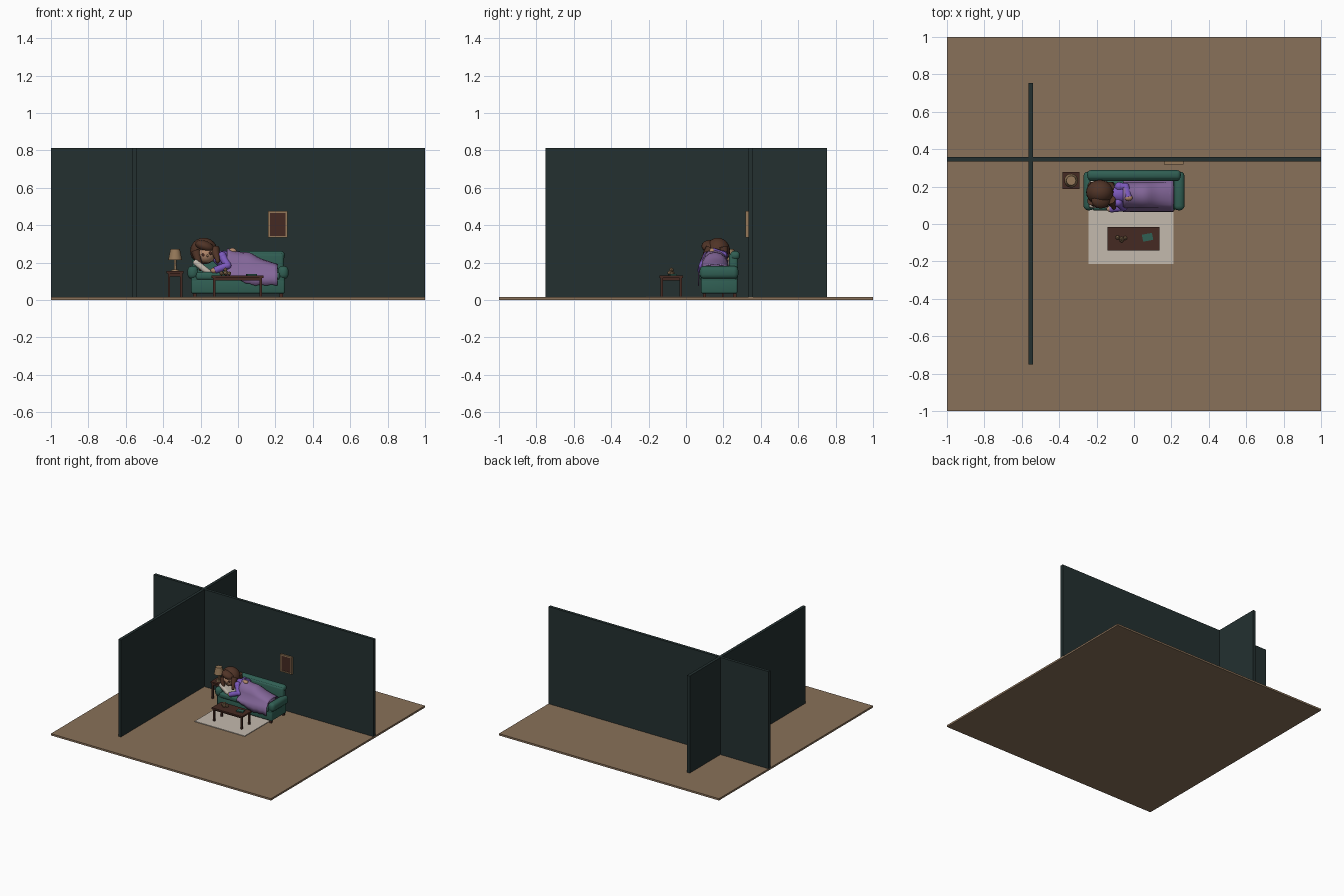
import bpy, bmesh, math
from mathutils import Vector

cube = bpy.data.objects.get("Cube")
if cube:
    bpy.data.objects.remove(cube, do_unlink=True)


def material(name, *rgb):
    m = bpy.data.materials.new(name)
    m.use_nodes = True
    m.diffuse_color = (*rgb, 1)
    m.node_tree.nodes["Principled BSDF"].inputs["Base Color"].default_value = (*rgb, 1)
    return m


FLOOR = material("floor_brown", .25, .165, .1)
WALL = material("wall_dark_teal", .017, .03, .03)
GREEN = material("sofa_green", .03, .115, .088)
WOOD = material("dark_wood", .06, .023, .016)
HAIR = material("hair_brown", .08, .034, .02)
PURPLE = material("pyjama_purple", .2, .1, .5)
LILAC = material("blanket_lilac", .23, .135, .32)
CREAM = material("cream", .55, .49, .42)
TAN = material("tan", .3, .19, .1)
SKIN = material("skin", .45, .25, .15)


def finish(name, bm, mat, smooth=False):
    bmesh.ops.recalc_face_normals(bm, faces=bm.faces)
    me = bpy.data.meshes.new(name)
    bm.to_mesh(me)
    bm.free()
    me.materials.append(mat)
    ob = bpy.data.objects.new(name, me)
    bpy.context.collection.objects.link(ob)
    for p in me.polygons:
        p.use_smooth = smooth
    return ob


def box(name, mat, x, y, z, bevel=0):
    """Box spanning the given (min, max) ranges."""
    bm = bmesh.new()
    bmesh.ops.create_cube(bm, size=1)
    spans = (x, y, z)
    for v in bm.verts:
        v.co = [c * (b - a) for c, (a, b) in zip(v.co, spans)]
    ob = finish(name, bm, mat, bevel > 0)
    ob.location = [(a + b) / 2 for a, b in spans]
    if bevel:
        mod = ob.modifiers.new("soft_edges", "BEVEL")
        mod.width, mod.segments = bevel, 3
    return ob


def ball(name, mat, centre, size):
    bm = bmesh.new()
    bmesh.ops.create_uvsphere(bm, u_segments=20, v_segments=12, radius=1)
    ob = finish(name, bm, mat, True)
    ob.location, ob.scale = centre, size
    return ob


def tube(name, mat, start, end, r1, r2, sides=14):
    """Tapered cylinder from start to end."""
    a, b = Vector(start), Vector(end)
    bm = bmesh.new()
    bmesh.ops.create_cone(bm, cap_ends=True, segments=sides, radius1=r1, radius2=r2, depth=(b - a).length)
    ob = finish(name, bm, mat)
    for p in ob.data.polygons:
        p.use_smooth = len(p.vertices) == 4
    ob.location = (a + b) / 2
    ob.rotation_mode = "QUATERNION"
    ob.rotation_quaternion = (b - a).to_track_quat("Z", "Y")
    return ob


def legs(name, x, y, z, w):
    """Four square legs standing inside a rectangle."""
    for i, lx in enumerate((x[0], x[1] - w)):
        for j, ly in enumerate((y[0], y[1] - w)):
            label = f"{name}_{('right', 'left')[i]}_{('front', 'back')[j]}"
            box(label, WOOD, (lx, lx + w), (ly, ly + w), z)


# Room
box("floor", FLOOR, (-1, 1), (-1, 1), (0, .015))
box("back_wall", WALL, (-1, 1), (.333, .357), (.01, .813))
box("side_wall", WALL, (-.563, -.539), (-.75, .755), (.01, .812))
box("rug", CREAM, (-.243, .212), (-.215, .125), (.012, .02))

# Framed picture
box("picture", WOOD, (.165, .26), (.324, .334), (.34, .47))
for side, x in (("right", .16), ("left", .255)):
    box(f"frame_{side}", TAN, (x, x + .01), (.319, .334), (.333, .475))
for side, z in (("bottom", .333), ("top", .465)):
    box(f"frame_{side}", TAN, (.16, .265), (.319, .334), (z, z + .01))

# Sofa
legs("sofa_leg", (-.24, .24), (.09, .27), (.015, .045), .018)
box("sofa_base", GREEN, (-.25, .25), (.08, .275), (.035, .115), .01)
box("seat_cushion", GREEN, (-.225, .225), (.072, .24), (.108, .15), .014)
box("sofa_back", GREEN, (-.245, .245), (.23, .278), (.1, .25), .015)
box("back_roll", GREEN, (-.25, .25), (.236, .288), (.215, .262), .02)
for side, s in (("right", -1), ("left", 1)):
    box(f"arm_{side}", GREEN, sorted((s * .213, s * .25)), (.08, .27), (.09, .165), .01)
    box(f"arm_roll_{side}", GREEN, sorted((s * .213, s * .27)), (.073, .28), (.113, .182), .024)

# Pillow leaning on the right arm
pillow = box("pillow", CREAM, (-.25, -.125), (.085, .23), (.155, .187), .013)
pillow.rotation_euler.y = math.radians(38)

# Lying figure: head, hair and face
ball("hair", HAIR, (-.183, .17, .262), (.073, .066, .071))
ball("face", SKIN, (-.17, .137, .247), (.05, .046, .05))
fringe = ball("fringe", HAIR, (-.178, .125, .288), (.052, .042, .029))
fringe.rotation_euler.y = math.radians(20)
for x, z in ((-.185, .242), (-.147, .251)):
    ball("eye", WOOD, (x, .096, z), (.009, .005, .01))
ball("nose", SKIN, (-.163, .091, .237), (.006, .007, .006))
locks = [((-.225, .125, .26), (-.205, .1, .185)), ((-.125, .13, .275), (-.108, .088, .21)),
         ((-.225, .2, .25), (-.2, .2, .17)), ((-.13, .2, .28), (-.115, .212, .21))]
for a, b in locks:
    tube("hair_lock", HAIR, a, b, .026, .011)
    ball("hair_tip", HAIR, b, (.012, .012, .014))

# Torso, arms and hands
torso = ball("torso", PURPLE, (-.065, .16, .215), (.075, .05, .046))
torso.rotation_euler.y = math.radians(15)
tube("neck", SKIN, (-.15, .16, .225), (-.11, .16, .225), .02, .02)
sleeves = {"right": [(-.085, .115, .235), (-.055, .088, .185), (-.125, .08, .158)],
           "left": [(-.08, .2, .24), (-.045, .2, .24), (-.03, .14, .262)]}
for side, (a, b, c) in sleeves.items():
    tube(f"upper_sleeve_{side}", PURPLE, a, b, .022, .02)
    tube(f"lower_sleeve_{side}", PURPLE, b, c, .02, .019)
    ball(f"shoulder_{side}", PURPLE, a, (.024,) * 3)
    ball(f"elbow_{side}", PURPLE, b, (.02,) * 3)
    ball(f"hand_{side}", SKIN, c, (.022, .016, .016))

# Blanket: arched over the body and hanging over the seat front
bm = bmesh.new()
rows = []
for i in range(17):
    t = i / 16
    x = -.058 + .27 * t
    top = .275 - .085 * t + .014 * math.exp(-((t - .45) * 7) ** 2)
    hem = .128 - .048 * min(1, t * 2) + .004 * math.sin(i * 1.9)
    row = [Vector((x, .236, .152))]
    for k in range(9):
        a = math.pi * k / 8
        row.append(Vector((x, .155 + .072 * math.cos(a), .155 + (top - .155) * math.sin(a) ** .8)))
    row += [Vector((x, .07, .145)), Vector((x, .066, (.145 + hem) / 2)), Vector((x, .067, hem))]
    rows.append([bm.verts.new(p) for p in row])
for r, s in zip(rows, rows[1:]):
    for k in range(len(r) - 1):
        bm.faces.new((r[k], r[k + 1], s[k + 1], s[k]))
blanket = finish("blanket", bm, LILAC, True)
thick = blanket.modifiers.new("thickness", "SOLIDIFY")
thick.thickness, thick.offset = .005, 0
ball("feet", LILAC, (.185, .155, .17), (.028, .055, .03))

# Coffee table with a book and a mug
box("table_top", WOOD, (-.141, .136), (-.141, -.015), (.118, .13))
box("table_apron", WOOD, (-.125, .12), (-.127, -.029), (.105, .119))
legs("table_leg", (-.134, .129), (-.135, -.021), (.018, .12), .013)
book = box("book", GREEN, (.045, .1), (-.09, -.052), (.13, .138))
book.rotation_euler.z = math.radians(10)

# Crumpled tissues
for x, y, z, r in ((-.088, -.072, .143, .013), (-.066, -.085, .145, .015),
                   (-.047, -.075, .142, .012), (-.067, -.078, .162, .012)):
    bm = bmesh.new()
    bmesh.ops.create_icosphere(bm, subdivisions=1, radius=r)
    finish("tissue", bm, TAN).location = (x, y, z)

# Side table and lamp
box("side_table_top", WOOD, (-.381, -.291), (.186, .277), (.143, .155))
box("side_table_apron", WOOD, (-.37, -.302), (.197, .266), (.125, .144))
legs("side_table_leg", (-.375, -.297), (.192, .271), (.015, .145), .012)
lx, ly = -.336, .232
tube("lamp_foot", TAN, (lx, ly, .155), (lx, ly, .163), .022, .018, 20)
tube("lamp_stem", TAN, (lx, ly, .16), (lx, ly, .225), .007, .006)
tube("lamp_shade", TAN, (lx, ly, .215), (lx, ly, .272), .037, .025, 20)
